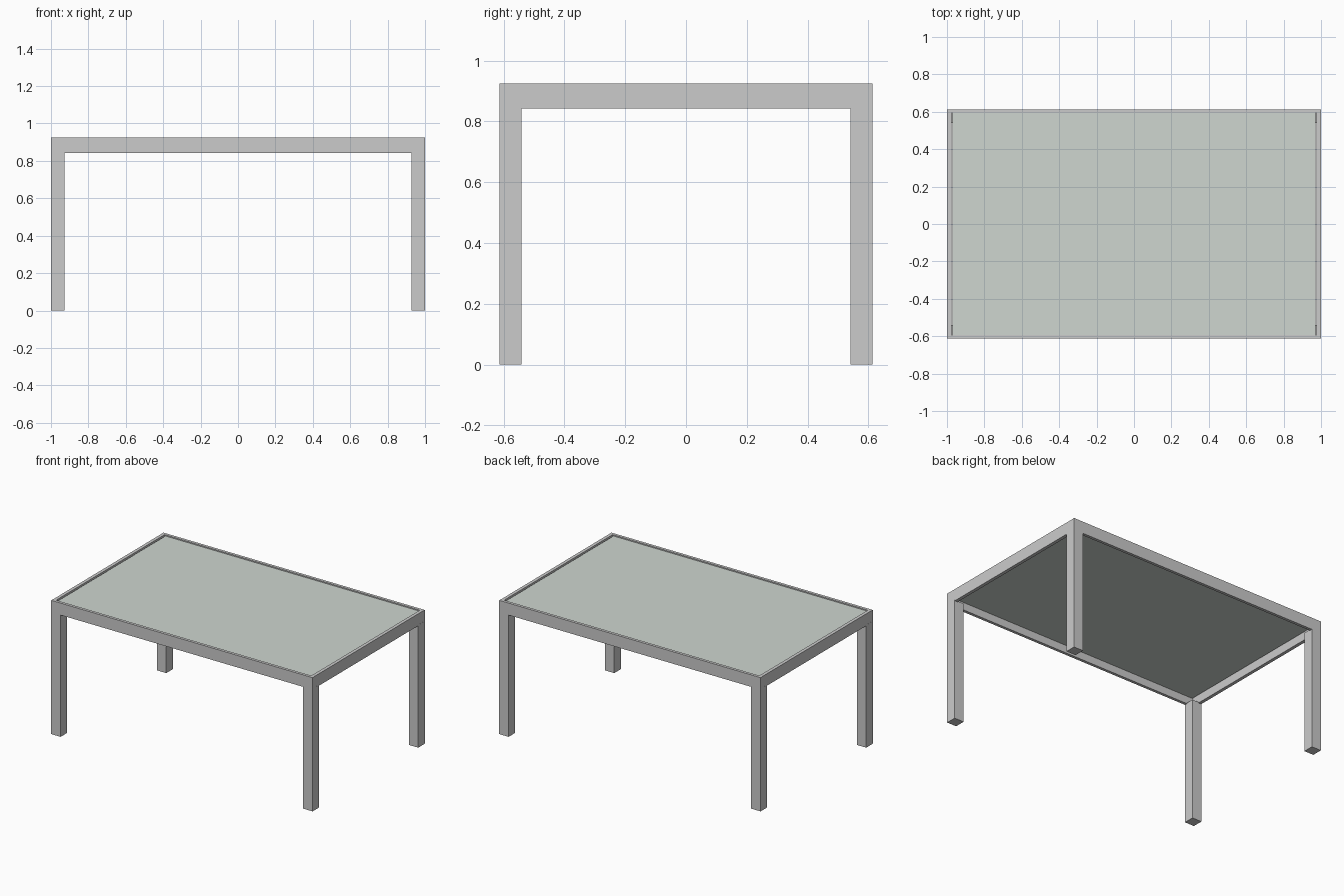
import bpy

if "Cube" in bpy.data.objects:
    bpy.data.objects.remove(bpy.data.objects["Cube"])

X, Y, TOP, RAIL_Z = 1.0, 0.613, 0.925, 0.842
RAIL, LEG = 0.02, 0.072


def box(name, x0, x1, y0, y1, z0, z1):
    bpy.ops.mesh.primitive_cube_add(size=1, location=((x0 + x1) / 2, (y0 + y1) / 2, (z0 + z1) / 2))
    ob = bpy.context.object
    ob.name = name
    ob.scale = (x1 - x0, y1 - y0, z1 - z0)
    bpy.ops.object.transform_apply(location=True, rotation=False, scale=True)
    return ob


def mirror(ob, x=False, y=False):
    m = ob.modifiers.new("mirror", 'MIRROR')
    m.use_axis = (x, y, False)
    m.use_clip = False
    # mirror about the world centre
    for v in ob.data.vertices:
        v.co = ob.matrix_world @ v.co
    ob.location = (0, 0, 0)


# four square legs
mirror(box("legs", X - LEG, X, Y - LEG, Y, 0, RAIL_Z + 0.006), x=True, y=True)

# long rails run the full length, side rails fit between them
mirror(box("long_rails", -X, X, Y - RAIL, Y, RAIL_Z, TOP), y=True)
mirror(box("side_rails", X - 0.024, X - 0.001, -Y + RAIL, Y - RAIL, RAIL_Z, TOP), x=True)

# slightly recessed glass top
glass = box("glass_top", -X + 0.03, X - 0.03, -Y + RAIL, Y - RAIL, 0.895, 0.917)
mat = bpy.data.materials.new("glass")
mat.diffuse_color = (0.62, 0.67, 0.63, 1)
mat.use_nodes = True
mat.node_tree.nodes["Principled BSDF"].inputs["Base Color"].default_value = mat.diffuse_color
glass.data.materials.append(mat)
